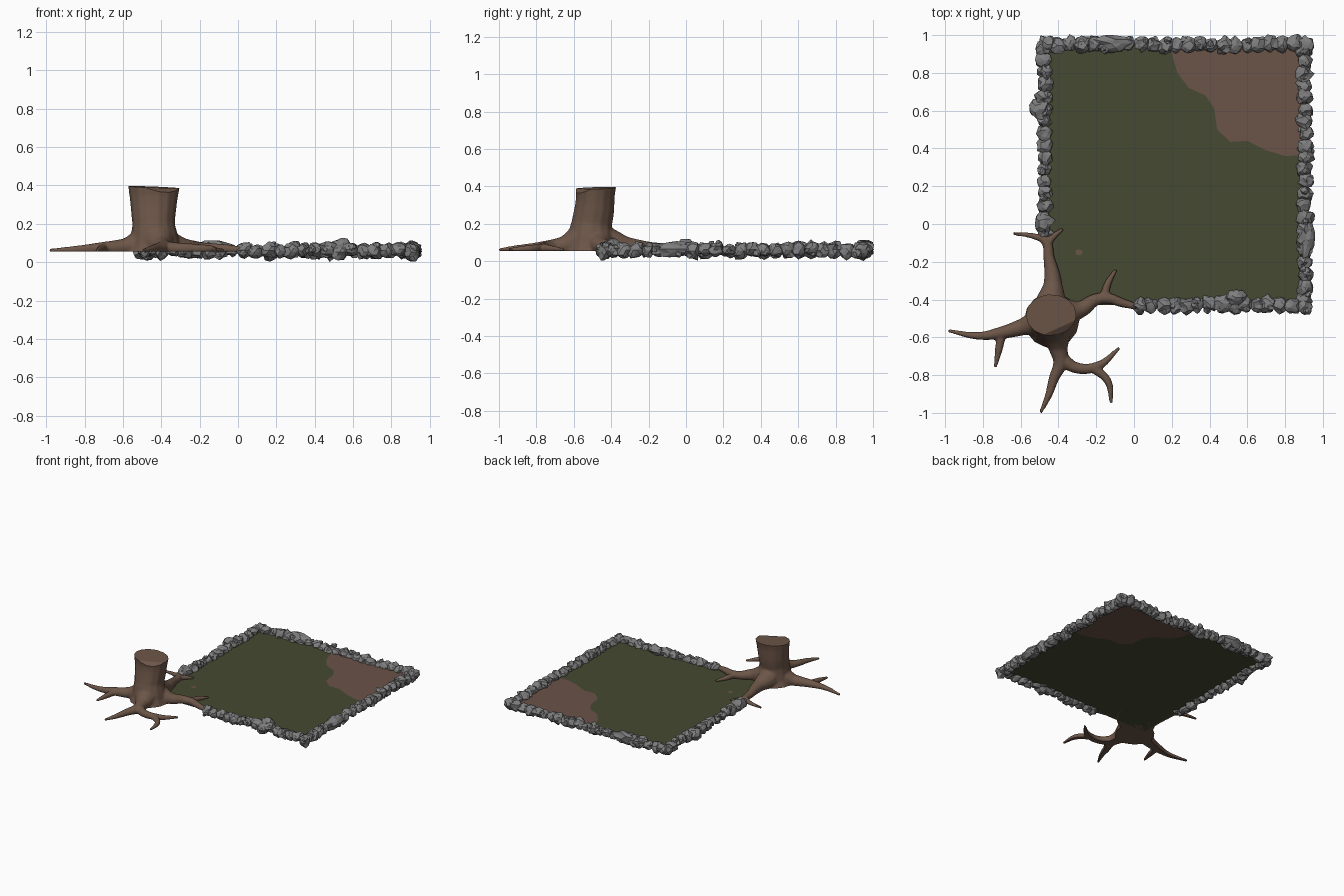
import bpy, bmesh, math, random
from mathutils import Vector, Matrix, noise

if "Cube" in bpy.data.objects:
    bpy.data.objects.remove(bpy.data.objects["Cube"])

random.seed(7)

def material(name, rgb):
    m = bpy.data.materials.new(name)
    m.diffuse_color = (*rgb, 1)
    m.use_nodes = True
    m.node_tree.nodes["Principled BSDF"].inputs["Base Color"].default_value = m.diffuse_color
    return m

BARK = material("bark brown", (0.15, 0.092, 0.064))
STONE = material("stone grey", (0.21, 0.21, 0.215))
GRASS = material("moss green", (0.062, 0.067, 0.032))
DIRT = material("dirt brown", (0.145, 0.088, 0.066))

def add_object(name, bm, *mats):
    me = bpy.data.meshes.new(name)
    bm.to_mesh(me)
    bm.free()
    for m in mats:
        me.materials.append(m)
    ob = bpy.data.objects.new(name, me)
    bpy.context.collection.objects.link(ob)
    return ob

# ground sheet: moss with a dirt corner and one small dirt spot
Z = 0.055
X0, X1, Y0, Y1 = -0.46, 0.91, -0.43, 0.95
border = [(0.2, Y1), (0.2, 0.9), (0.23, 0.8), (0.29, 0.72), (0.38, 0.68), (0.425, 0.61),
          (0.44, 0.5), (0.51, 0.435), (0.6, 0.44), (0.7, 0.39), (0.8, 0.36), (X1, 0.365)]
bm = bmesh.new()
edge = [bm.verts.new((x, y, Z)) for x, y in border]
corner = bm.verts.new((X1, Y1, Z))
rest = [bm.verts.new((x, y, Z)) for x, y in ((X0, Y1), (X0, Y0), (X1, Y0))]
bm.faces.new(edge + [corner]).material_index = 1
bm.faces.new(edge[::-1] + rest)
spot = [bm.verts.new((-0.292 + 0.02 * math.cos(a * math.pi / 4),
                      -0.15 + 0.016 * math.sin(a * math.pi / 4), Z + 0.002)) for a in range(8)]
bm.faces.new(spot).material_index = 1
bmesh.ops.triangulate(bm, faces=bm.faces[:])
for f in bm.faces:
    f.normal_update()
    if f.normal.z < 0:
        f.normal_flip()
add_object("ground", bm, GRASS, DIRT)

# stone edging: lumpy faceted stones along the four sides
def stone(bm, loc, size):
    new = bmesh.ops.create_icosphere(bm, subdivisions=2, radius=1)["verts"]
    seed = Vector([random.uniform(-50, 50) for _ in range(3)])
    for v in new:
        v.co *= 1 + 0.42 * noise.noise(v.co * 1.7 + seed) + random.uniform(-0.09, 0.09)
        v.co = Vector(loc) + Vector([c * s for c, s in zip(v.co, size)])

def stone_row(name, start, end, extras=()):
    bm = bmesh.new()
    a, b = Vector(start), Vector(end)
    n = round((b - a).length / 0.062)
    for i in range(n + 1):
        p = a.lerp(b, i / n)
        j = [random.uniform(-0.008, 0.008) for _ in range(3)]
        s = random.uniform(0.037, 0.047)
        stone(bm, (p.x + j[0], p.y + j[1], 0.06 + j[2]),
              (s, s, s * random.uniform(0.8, 1.05)))
        # small filler stones
        stone(bm, (p.x + random.uniform(-0.03, 0.03), p.y + random.uniform(-0.03, 0.03),
                   0.06 + random.uniform(-0.025, 0.03)), [random.uniform(0.016, 0.024)] * 3)
    for loc, size in extras:
        stone(bm, loc, size)
    add_object(name, bm, STONE)

stone_row("left_stones", (-0.475, -0.03), (-0.475, 0.93),
          [((-0.5, 0.61, 0.065), (0.05, 0.055, 0.045)), ((-0.48, 0.0, 0.075), (0.05, 0.05, 0.045))])
stone_row("back_stones", (-0.46, 0.95), (0.91, 0.95),
          [((-0.12, 0.955, 0.07), (0.12, 0.04, 0.045)), ((-0.26, 0.965, 0.065), (0.06, 0.032, 0.04))])
stone_row("right_stones", (0.905, 0.92), (0.905, -0.4),
          [((0.91, -0.08, 0.065), (0.045, 0.1, 0.045))])
stone_row("front_stones", (0.03, -0.43), (0.9, -0.43),
          [((0.54, -0.39, 0.085), (0.05, 0.04, 0.04)), ((0.47, -0.42, 0.065), (0.06, 0.045, 0.04))])

# stump: trunk and forking roots as tapered curves (x, y, z, radius)
trunk = [(-0.435, -0.51, 0.03, 0.155), (-0.435, -0.51, 0.1, 0.13), (-0.44, -0.505, 0.2, 0.111),
         (-0.44, -0.49, 0.3, 0.121), (-0.437, -0.48, 0.45, 0.143)]
# roots: (x, y, radius), lying on the ground
roots = [
    [(-0.44, -0.42, 0.085), (-0.43, -0.31, 0.048), (-0.45, -0.18, 0.03), (-0.47, -0.09, 0.025),
     (-0.53, -0.065, 0.016), (-0.64, -0.05, 0.009)],
    [(-0.465, -0.11, 0.025), (-0.43, -0.07, 0.018), (-0.375, -0.025, 0.009)],
    [(-0.39, -0.47, 0.085), (-0.28, -0.45, 0.045), (-0.2, -0.4, 0.032), (-0.13, -0.395, 0.028),
     (-0.07, -0.415, 0.025), (0.02, -0.44, 0.016)],
    [(-0.16, -0.395, 0.025), (-0.14, -0.32, 0.02), (-0.095, -0.24, 0.009)],
    [(-0.48, -0.51, 0.09), (-0.59, -0.545, 0.045), (-0.7, -0.575, 0.033), (-0.82, -0.592, 0.021),
     (-0.985, -0.565, 0.009)],
    [(-0.7, -0.575, 0.027), (-0.715, -0.66, 0.021), (-0.735, -0.76, 0.009)],
    [(-0.42, -0.56, 0.1), (-0.4, -0.66, 0.05), (-0.39, -0.73, 0.038), (-0.425, -0.82, 0.027),
     (-0.45, -0.9, 0.02), (-0.495, -1.0, 0.009)],
    [(-0.385, -0.71, 0.036), (-0.31, -0.76, 0.03), (-0.2, -0.755, 0.025), (-0.075, -0.655, 0.009)],
    [(-0.22, -0.76, 0.025), (-0.14, -0.83, 0.021), (-0.12, -0.95, 0.009)],
]
paths = [trunk] + [[(x, y, Z + 0.002 + r * 0.5, r) for x, y, r in p] for p in roots]
curve = bpy.data.curves.new("stump_curve", "CURVE")
curve.dimensions = "3D"
curve.bevel_depth = 1
curve.bevel_resolution = 5
curve.use_fill_caps = True
for path in paths:
    sp = curve.splines.new("BEZIER")
    sp.bezier_points.add(len(path) - 1)
    for bp, (x, y, z, r) in zip(sp.bezier_points, path):
        bp.co, bp.radius = (x, y, z), r
        bp.handle_left_type = bp.handle_right_type = "AUTO"
helper = bpy.data.objects.new("stump_curve", curve)
bpy.context.collection.objects.link(helper)

def evaluated(ob):
    deps = bpy.context.evaluated_depsgraph_get()
    deps.update()
    return bpy.data.meshes.new_from_object(ob.evaluated_get(deps))

# fuse the tubes and blend the joints
raw = evaluated(helper)
bpy.data.objects.remove(helper)
for v in raw.vertices:
    if v.co.z > 0.2:   # oval top
        k = 1 - 0.18 * min(1, (v.co.z - 0.2) / 0.15)
        v.co.y = -0.485 + (v.co.y + 0.485) * k
stump = bpy.data.objects.new("stump", raw)
bpy.context.collection.objects.link(stump)
rm = stump.modifiers.new("fuse", "REMESH")
rm.mode, rm.voxel_size = "VOXEL", 0.007
sm = stump.modifiers.new("blend", "SMOOTH")
sm.factor, sm.iterations = 0.5, 6
bm = bmesh.new()
bm.from_mesh(evaluated(stump))
bpy.data.objects.remove(stump)

# saw cuts: flat underside, slanted top and a chipped front lip
for co, no in (((0, 0, Z), (0, 0, -1)),
               ((-0.44, -0.48, 0.391), (0.04, -0.03, 1)),
               ((-0.4, -0.555, 0.384), (0.3, -0.6, 1))):
    cut = bmesh.ops.bisect_plane(bm, geom=bm.verts[:] + bm.edges[:] + bm.faces[:],
                                 plane_co=co, plane_no=Vector(no).normalized(), clear_outer=True) \
        if co[2] < 0.1 or no[0] == 0.04 else \
        bmesh.ops.bisect_plane(bm, geom=[g for g in bm.verts[:] + bm.edges[:] + bm.faces[:]
                               if (g.co.z if isinstance(g, bmesh.types.BMVert)
                                   else max(v.co.z for v in g.verts)) > 0.3],
                               plane_co=co, plane_no=Vector(no).normalized(), clear_outer=True)
    edges = [e for e in bm.edges if e.is_boundary]
    bmesh.ops.holes_fill(bm, edges=edges, sides=0)
bmesh.ops.recalc_face_normals(bm, faces=bm.faces[:])
stump = add_object("stump", bm, BARK)
for p in stump.data.polygons:
    p.material_index = 0
stump.data.shade_smooth()
stump.data.set_sharp_from_angle(angle=math.radians(35))
